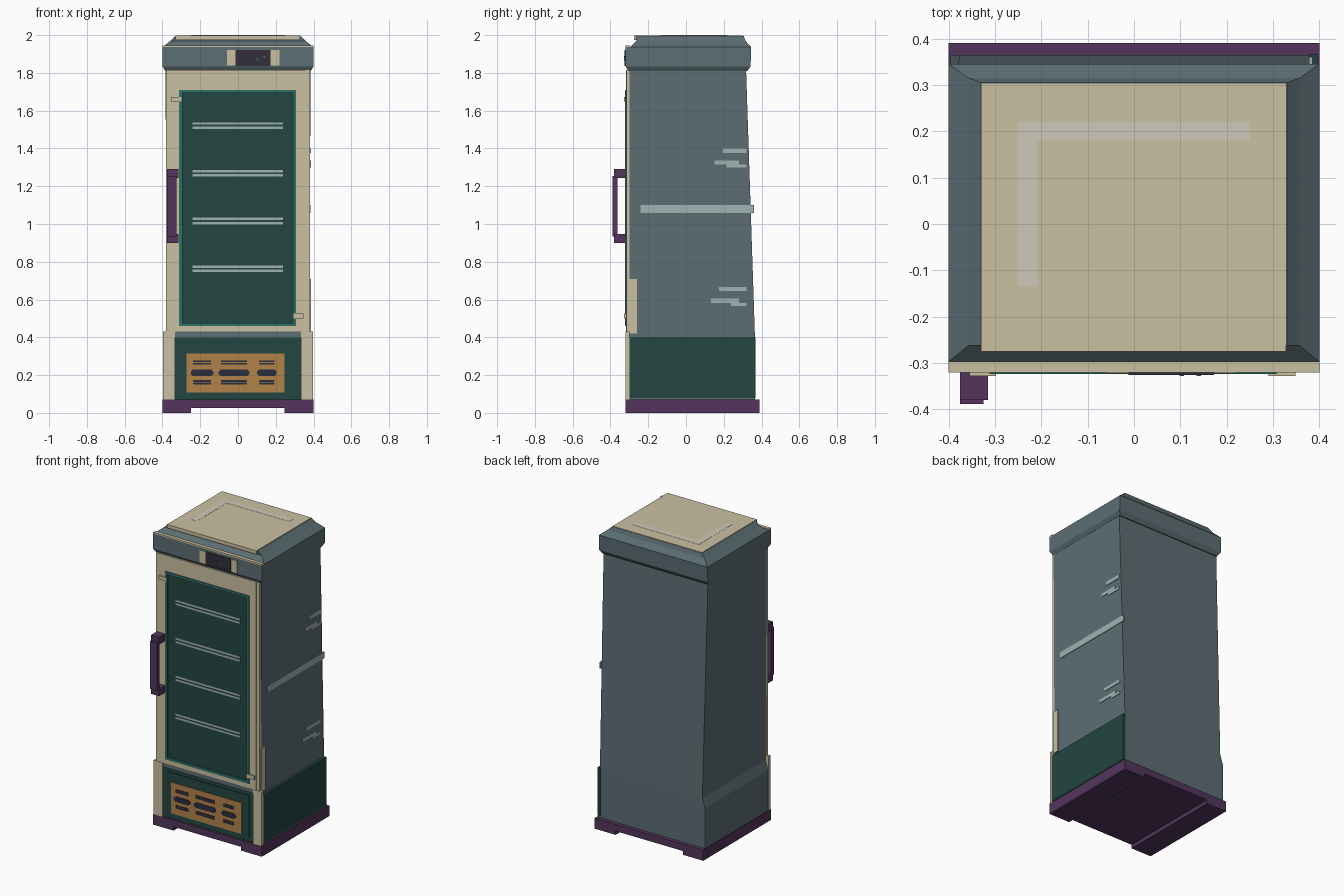
import bpy


def mat(name, r, g, b):
    def lin(c):
        c /= 255
        return c / 12.92 if c <= 0.04045 else ((c + 0.055) / 1.055) ** 2.4
    m = bpy.data.materials.new(name)
    m.diffuse_color = (lin(r), lin(g), lin(b), 1)
    return m


SLATE = mat("slate", 92, 110, 116)
CREAM = mat("cream", 203, 192, 162)
GREEN = mat("dark green", 34, 70, 66)
TEAL = mat("teal", 50, 112, 104)
PURPLE = mat("purple", 84, 53, 93)
ORANGE = mat("copper orange", 178, 130, 74)
NAVY = mat("navy", 42, 46, 62)
PALE = mat("pale grey", 160, 178, 180)
ROOFPALE = mat("pale cream", 205, 200, 184)
CHAR = mat("charcoal", 50, 47, 58)


def mesh(name, verts, faces, m):
    me = bpy.data.meshes.new(name)
    me.from_pydata(verts, [], faces)
    me.materials.append(m)
    ob = bpy.data.objects.new(name, me)
    bpy.context.collection.objects.link(ob)
    return ob


def loft(name, rings, m):
    """Stack of rectangles (x0, x1, y0, y1, z), bottom to top."""
    v, f = [], [(3, 2, 1, 0)]
    for x0, x1, y0, y1, z in rings:
        v += [(x0, y0, z), (x1, y0, z), (x1, y1, z), (x0, y1, z)]
    for r in range(len(rings) - 1):
        for i in range(4):
            a, b = 4 * r + i, 4 * r + (i + 1) % 4
            f.append((a, b, b + 4, a + 4))
    n = len(v)
    f.append((n - 4, n - 3, n - 2, n - 1))
    return mesh(name, v, f, m)


def box(name, x0, x1, y0, y1, z0, z1, m):
    return loft(name, [(x0, x1, y0, y1, z0), (x0, x1, y0, y1, z1)], m)


def slot(name, x0, x1, z0, z1, y, m, c):
    """Thin front plate with chamfered ends."""
    p = [(x0 + c, z0), (x1 - c, z0), (x1, z0 + c), (x1, z1 - c),
         (x1 - c, z1), (x0 + c, z1), (x0, z1 - c), (x0, z0 + c)]
    v = [(a, y, b) for a, b in p] + [(a, y + 0.005, b) for a, b in p]
    f = [tuple(range(8)), tuple(range(15, 7, -1))]
    f += [(i, i + 8, (i + 1) % 8 + 8, (i + 1) % 8) for i in range(8)]
    return mesh(name, v, f, m)


# plinth with two runners
box("plinth", -0.4, 0.4, -0.32, 0.39, 0.025, 0.07, PURPLE)
box("runner_left", -0.4, -0.25, -0.32, 0.39, 0, 0.025, PURPLE)
box("runner_right", 0.245, 0.4, -0.32, 0.39, 0, 0.025, PURPLE)

# cabinet body, leaning back panel, flared skirt on the left
loft("cabinet_body", [(-0.396, 0.38, -0.3, 0.365, 0.07),
                      (-0.396, 0.38, -0.3, 0.365, 0.34),
                      (-0.376, 0.378, -0.3, 0.365, 0.40),
                      (-0.384, 0.384, -0.3, 0.318, 1.82)], SLATE)
box("side_skirt_panel", 0.375, 0.396, -0.3, 0.367, 0.08, 0.40, GREEN)
box("side_skirt_sill", 0.375, 0.392, -0.3, 0.365, 0.07, 0.08, SLATE)

# cream corner pillars and front frame
for s, n in ((-1, "left"), (1, "right")):
    x = sorted((s * 0.333, s * 0.397))
    box("lower_pillar_" + n, *x, -0.32, -0.298, 0.07, 0.43, CREAM)
box("right_edge_plate", 0.36, 0.386, -0.305, -0.26, 0.42, 0.71, CREAM)
box("front_stile_left", -0.38, -0.305, -0.318, -0.298, 0.43, 1.815, CREAM)
box("front_stile_right", 0.30, 0.357, -0.318, -0.298, 0.43, 1.815, CREAM)
box("front_edge_strip", 0.357, 0.38, -0.315, -0.298, 0.43, 1.815, CREAM)
box("front_rail_top", -0.305, 0.30, -0.318, -0.298, 1.705, 1.815, CREAM)
box("front_rail_bottom", -0.305, 0.30, -0.318, -0.298, 0.43, 0.465, CREAM)
box("lower_lintel", -0.333, 0.333, -0.314, -0.298, 0.40, 0.43, SLATE)

# door: teal border, recessed glass and shelf lines
X0, X1, Z0, Z1, W = -0.312, 0.307, 0.46, 1.71, 0.017
box("door_border_left", X0, X0 + W, -0.324, -0.3, Z0, Z1, TEAL)
box("door_border_right", X1 - W, X1, -0.324, -0.3, Z0, Z1, TEAL)
box("door_border_top", X0 + W, X1 - W, -0.324, -0.3, Z1 - W, Z1, TEAL)
box("door_border_bottom", X0 + W, X1 - W, -0.324, -0.3, Z0, Z0 + W, TEAL)
box("door_glass", X0 + W, X1 - W, -0.313, -0.299, Z0 + W, Z1 - W, GREEN)
for i in range(4):
    for j in range(2):
        z = 1.532 - 0.2525 * i - 0.022 * j
        box(f"shelf_line_{i}_{j}", -0.24, 0.237, -0.316, -0.312,
            z - 0.0065, z + 0.0065, PALE)
box("hinge_tab_top", -0.355, -0.298, -0.328, -0.315, 1.648, 1.672, CREAM)
box("hinge_tab_bottom", 0.29, 0.348, -0.328, -0.315, 0.50, 0.525, CREAM)

# door handle
for n, z in (("top", 1.243), ("bottom", 0.90)):
    box("handle_mount_" + n, -0.375, -0.315, -0.38, -0.315, z, z + 0.048, PURPLE)
box("handle_bar", -0.375, -0.325, -0.388, -0.363, 0.935, 1.255, PURPLE)

# lower front panel and vent grille
box("lower_panel", -0.333, 0.333, -0.307, -0.298, 0.07, 0.40, GREEN)
box("lower_panel_inset", -0.305, 0.30, -0.311, -0.306, 0.095, 0.375, GREEN)
box("vent_plate", -0.272, 0.247, -0.316, -0.310, 0.108, 0.315, ORANGE)
for i, (a, b) in enumerate(((-0.25, -0.13), (-0.103, 0.06), (0.1, 0.205))):
    slot(f"vent_slot_{i}", a, b, 0.195, 0.23, -0.319, NAVY, 0.012)
    for j, z in enumerate((0.265, 0.252, 0.16, 0.147)):
        z += 0.004
        slot(f"vent_line_{i}_{j}", a + 0.012, b - 0.012, z, z + 0.009,
             -0.319, NAVY, 0.002)

# cornice, sloped cap and roof
loft("cornice", [(-0.385, 0.385, -0.305, 0.325, 1.81),
                 (-0.4, 0.4, -0.32, 0.342, 1.835),
                 (-0.4, 0.4, -0.32, 0.345, 1.936)], SLATE)
loft("sloped_cap", [(-0.4, 0.4, -0.297, 0.345, 1.936),
                    (-0.357, 0.357, -0.262, 0.315, 1.97),
                    (-0.33, 0.33, -0.262, 0.305, 1.996)], SLATE)
box("front_ledge", -0.4, 0.4, -0.32, -0.297, 1.934, 1.945, CREAM)
box("roof_plate", -0.33, 0.328, -0.275, 0.303, 1.975, 1.999, CREAM)
box("roof_mark_long", -0.25, 0.25, 0.18, 0.22, 1.997, 2.0, ROOFPALE)
box("roof_mark_short", -0.25, -0.208, -0.135, 0.18, 1.997, 2.0, ROOFPALE)

# display on the cornice
box("display_bezel", -0.057, 0.22, -0.323, -0.315, 1.838, 1.92, CREAM)
box("display_screen", -0.012, 0.173, -0.326, -0.318, 1.836, 1.921, CHAR)
box("display_light", 0.098, 0.108, -0.328, -0.325, 1.865, 1.875, TEAL)
box("display_light_2", 0.135, 0.145, -0.328, -0.325, 1.88, 1.89, TEAL)

# pale marks on the right side (y0, y1, z0, z1)
marks = [(-0.24, 0.36, 1.058, 1.10),
         (0.195, 0.32, 1.375, 1.40), (0.152, 0.28, 1.314, 1.336),
         (0.215, 0.32, 1.298, 1.314), (0.175, 0.32, 0.645, 0.667),
         (0.132, 0.28, 0.583, 0.605), (0.238, 0.32, 0.567, 0.583)]
for i, (a, b, c, d) in enumerate(marks):
    x = 0.378 + 0.006 * (c - 0.4) / 1.42
    box(f"side_mark_{i}", x - 0.003, x + 0.004, a, b, c, d, PALE)
